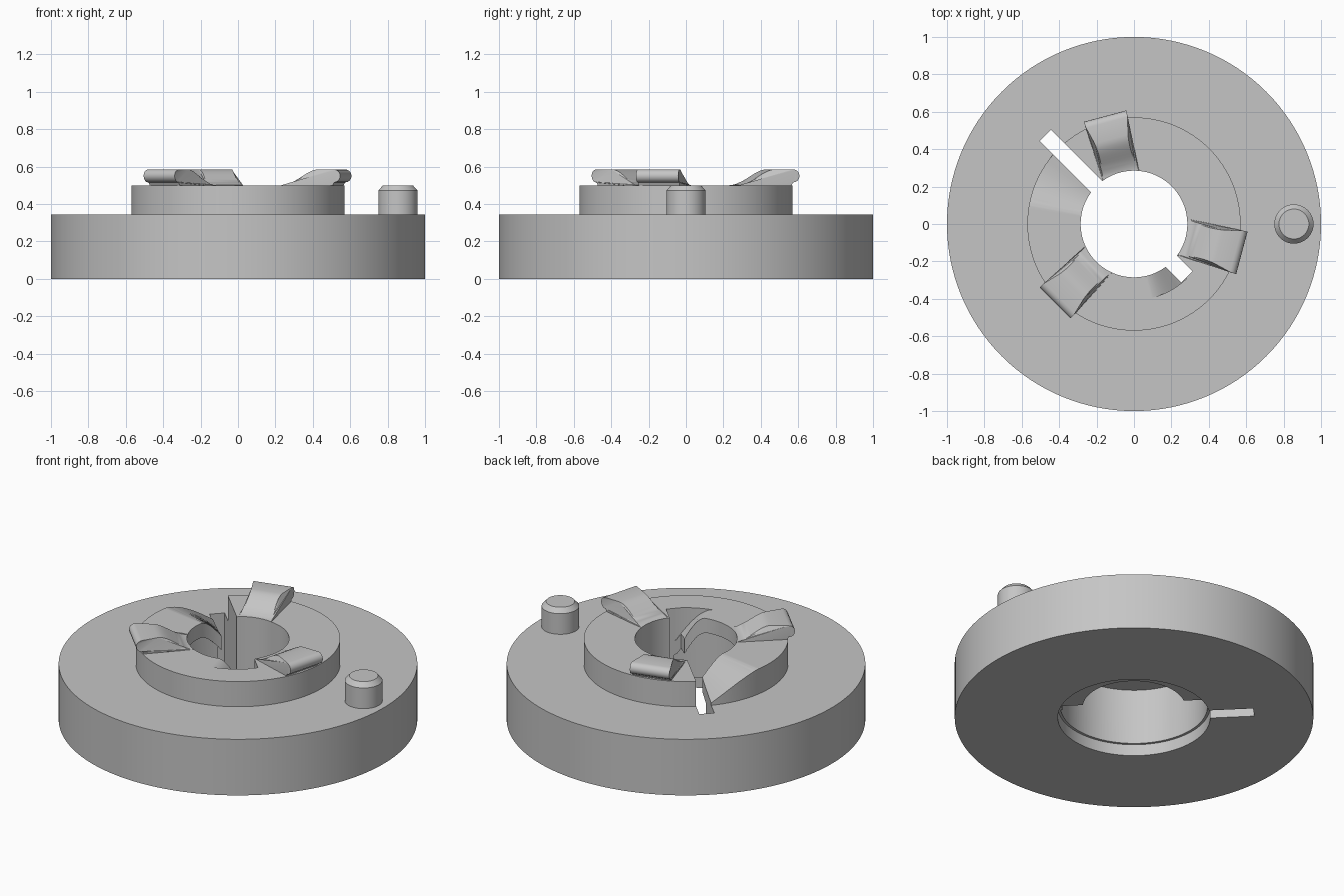
import bpy, bmesh, math
from mathutils import Matrix, Vector

cube = bpy.data.objects.get("Cube")
if cube:
    bpy.data.objects.remove(cube)

grey = bpy.data.materials.new("plain_grey")
grey.use_nodes = True
colour = (0.56, 0.56, 0.56, 1)
grey.diffuse_color = colour
grey.node_tree.nodes["Principled BSDF"].inputs["Base Color"].default_value = colour

DISC_TOP, HUB_TOP = 0.345, 0.5
BORE, HUB, CAVITY = 0.285, 0.57, 0.41


def smooth(t):
    t = max(0, min(1, t))
    return t * t * (3 - 2 * t)


def finish(name, bm):
    bmesh.ops.remove_doubles(bm, verts=bm.verts, dist=1e-5)
    bmesh.ops.recalc_face_normals(bm, faces=bm.faces)
    mesh = bpy.data.meshes.new(name)
    bm.to_mesh(mesh)
    bm.free()
    mesh.materials.append(grey)
    obj = bpy.data.objects.new(name, mesh)
    bpy.context.collection.objects.link(obj)
    return obj


def activate(obj):
    bpy.ops.object.select_all(action='DESELECT')
    obj.select_set(True)
    bpy.context.view_layer.objects.active = obj


def shade(obj):
    activate(obj)
    bpy.ops.object.shade_smooth_by_angle(angle=math.radians(30))


def sweep(name, section, start=0, end=360, steps=128):
    """Turn a closed (radius, height) section around z; section may vary with angle."""
    bm = bmesh.new()
    full = end - start == 360
    rings = []
    for i in range(steps if full else steps + 1):
        deg = start + (end - start) * i / steps
        a = math.radians(deg)
        rings.append([bm.verts.new((r * math.cos(a), r * math.sin(a), z))
                      for r, z in section(deg)])
    pairs = list(zip(rings, rings[1:]))
    if full:
        pairs.append((rings[-1], rings[0]))
    for p, q in pairs:
        for k in range(len(p)):
            m = (k + 1) % len(p)
            bm.faces.new((p[k], p[m], q[m], q[k]))
    if not full:
        bm.faces.new(rings[0])
        bm.faces.new(rings[-1])
    return finish(name, bm)


def slot_cutter(name, degrees, length):
    bm = bmesh.new()
    bmesh.ops.create_cube(bm, size=1)
    bmesh.ops.scale(bm, verts=bm.verts, vec=(length - 0.15, 0.085, 2))
    bmesh.ops.translate(bm, verts=bm.verts, vec=((length + 0.15) / 2, 0, 0))
    bmesh.ops.rotate(bm, verts=bm.verts, cent=(0, 0, 0),
                     matrix=Matrix.Rotation(math.radians(degrees), 3, 'Z'))
    return finish(name, bm)


def cut(target, cutter):
    cutter.hide_render = True
    activate(target)
    mod = target.modifiers.new("cut", 'BOOLEAN')
    mod.operation = 'DIFFERENCE'
    mod.solver = 'EXACT'
    mod.object = cutter
    bpy.ops.object.modifier_apply(modifier=mod.name)
    bpy.data.objects.remove(cutter)


# Ramp heights on the two sides of the cavity
def long_ramp(deg):
    t = max(0, min(1, (deg - 138) / 36))
    return 0.352 + 0.15 * math.sin(t * math.pi / 2)


def short_ramp(deg):
    t = max(0, min(1, (313 - deg) / 32))
    return 0.302 + 0.2 * math.sin(t * math.pi / 2)


def ceiling(deg):
    return min(long_ramp(deg), short_ramp(deg)) - 0.09


# Disc with raised hub, bore and shallow recess underneath
body = sweep("disc_and_hub", lambda d: [
    (0.425, 0), (1, 0), (1, DISC_TOP), (HUB, DISC_TOP), (HUB, HUB_TOP),
    (BORE, HUB_TOP), (BORE, 0.07), (0.425, 0.07)])

# Key slots first, then the hollow under the hub and the ramps opening into them
cut(body, slot_cutter("long_slot_cutter", 135, 0.67))
cut(body, slot_cutter("short_slot_cutter", -45, 0.4))
cut(body, sweep("cavity_cutter", lambda d: [
    (0.2, 0.03), (CAVITY, 0.03), (CAVITY, ceiling(d)), (0.2, ceiling(d))], 135.3, 314.7, 64))
cut(body, sweep("long_ramp_cutter", lambda d: [
    (0.2, long_ramp(d)), (0.6, long_ramp(d)), (0.6, 0.7), (0.2, 0.7)], 136.1, 174, 28))
cut(body, sweep("short_ramp_cutter", lambda d: [
    (0.2, short_ramp(d)), (0.405, short_ramp(d)), (0.405, 0.7), (0.2, 0.7)], 280.5, 313.8, 24))
shade(body)

# Three teeth: an S-shaped rise outward ending in a rounded overhanging nose
profile = [(0.24, 0.501)]
profile += [(0.27 + 0.2 * i / 12, 0.501 + 0.084 * smooth(i / 12)) for i in range(13)]
for i in range(9):
    a = math.radians(90 - 180 * i / 8)
    profile.append((0.562 + 0.035 * math.cos(a), 0.55 + 0.035 * math.sin(a)))
profile += [(0.55, 0.49), (0.24, 0.49)]


def half_width(r):
    t = max(0, min(1, (r - 0.27) / 0.3))
    return 0.1 + 0.017 * t - 0.022 * math.sin(math.pi * t)


for number, degrees in enumerate((105, 225, 345), 1):
    bm = bmesh.new()
    sides = [[bm.verts.new((r, side * half_width(r), z)) for r, z in profile]
             for side in (-1, 1)]
    for side in sides:
        bm.faces.new(side)
    for k in range(len(profile)):
        m = (k + 1) % len(profile)
        bm.faces.new((sides[0][k], sides[0][m], sides[1][m], sides[1][k]))
    bmesh.ops.triangulate(bm, faces=[f for f in bm.faces if len(f.verts) > 4])
    bmesh.ops.rotate(bm, verts=bm.verts, cent=(0, 0, 0),
                     matrix=Matrix.Rotation(math.radians(degrees), 3, 'Z'))
    tooth = finish(f"tooth_{number}", bm)
    cut(tooth, sweep("bore_cutter", lambda d: [
        (0, 0.3), (BORE, 0.3), (BORE, 0.7), (0, 0.7)]))
    shade(tooth)

# Chamfered locating pin on the disc
pin = sweep("locating_pin", lambda d: [
    (0, 0.33), (0.105, 0.33), (0.105, 0.472), (0.08, HUB_TOP), (0, HUB_TOP)], steps=48)
pin.data.transform(Matrix.Translation(Vector((0.855, 0, 0))))
shade(pin)
